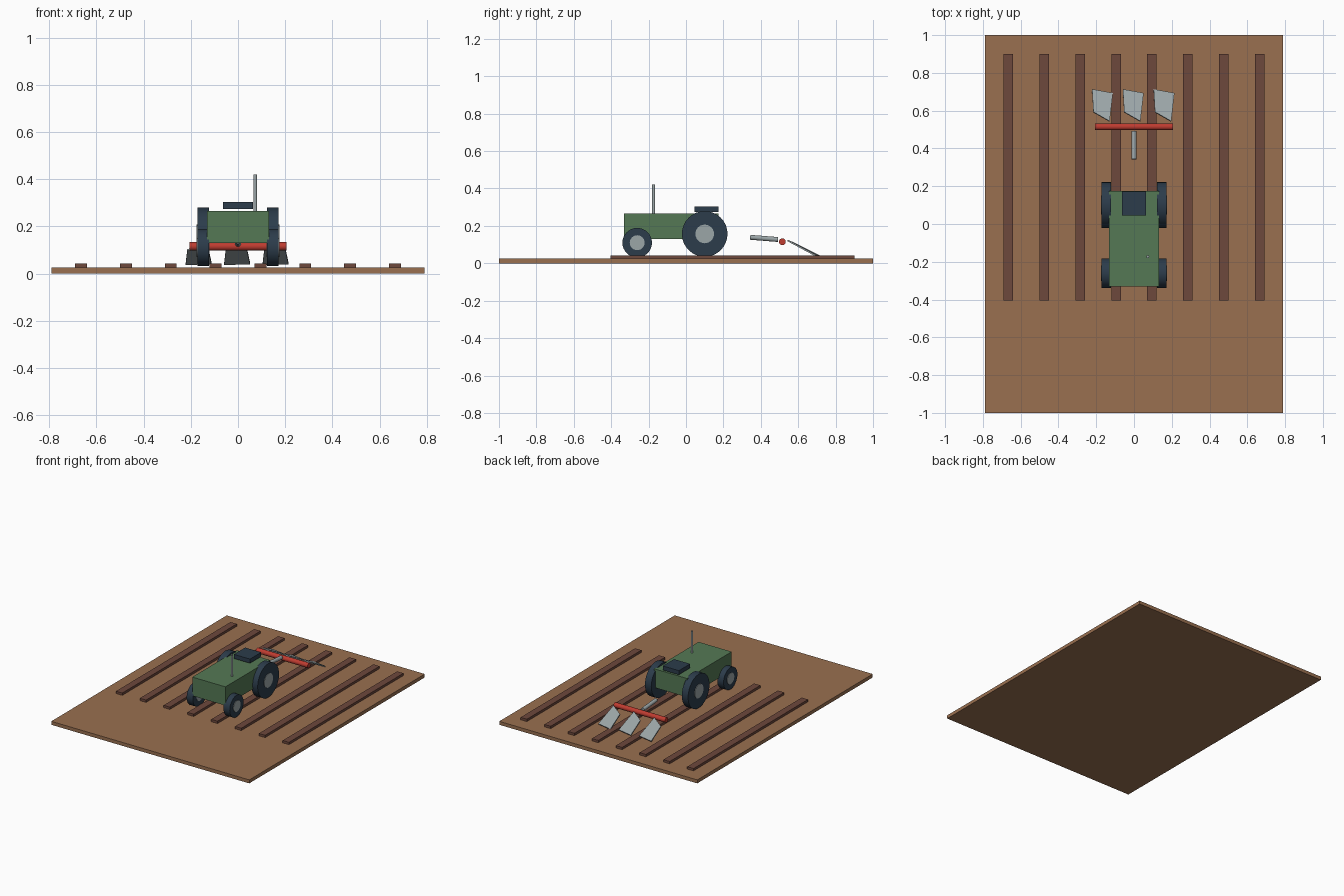
import bpy, bmesh, math
from mathutils import Vector

cube = bpy.data.objects.get("Cube")
if cube:
    bpy.data.objects.remove(cube, do_unlink=True)


def material(name, rgb):
    m = bpy.data.materials.new(name)
    m.use_nodes = True
    m.diffuse_color = (*rgb, 1)
    m.node_tree.nodes["Principled BSDF"].inputs["Base Color"].default_value = (*rgb, 1)
    return m


SOIL = material("soil brown", (0.32, 0.16, 0.08))
RIDGE = material("dark furrow brown", (0.155, 0.065, 0.045))
GREEN = material("tractor green", (0.09, 0.19, 0.09))
RUBBER = material("dark slate", (0.025, 0.045, 0.07))
STEEL = material("steel grey", (0.33, 0.38, 0.39))
RED = material("implement red", (0.52, 0.045, 0.03))


def box(name, lo, hi, mat):
    lo, hi = Vector(lo), Vector(hi)
    bpy.ops.mesh.primitive_cube_add(size=1, location=(lo + hi) / 2)
    ob = bpy.context.object
    ob.name = name
    ob.scale = hi - lo
    bpy.ops.object.transform_apply(location=False, rotation=False, scale=True)
    ob.data.materials.append(mat)
    return ob


def rod(name, a, b, radius, mat, sides=24):
    a, b = Vector(a), Vector(b)
    bpy.ops.mesh.primitive_cylinder_add(vertices=sides, radius=radius,
                                        depth=(b - a).length, location=(a + b) / 2)
    ob = bpy.context.object
    ob.name = name
    ob.rotation_euler = (b - a).to_track_quat('Z', 'Y').to_euler()
    bpy.ops.object.shade_smooth_by_angle(angle=math.radians(30))
    ob.data.materials.append(mat)
    return ob


# Field with raised rows
box("field", (-0.79, -1, 0), (0.79, 1, 0.025), SOIL)
for i in range(8):
    x = (i - 3.5) * 0.19
    box(f"furrow_row_{i + 1}", (x - 0.025, -0.405, 0.02), (x + 0.025, 0.9, 0.042), RIDGE)

# Tractor body, seat and exhaust
box("body", (-0.132, -0.332, 0.13), (0.132, 0.175, 0.265), GREEN)
box("seat", (-0.064, 0.045, 0.273), (0.064, 0.173, 0.303), RUBBER)
rod("exhaust_pipe", (0.073, -0.173, 0.26), (0.073, -0.173, 0.42), 0.008, STEEL, 16)

# Wheels with hub discs
for side, s in (("left", 1), ("right", -1)):
    for end, y, z, r, hub in (("front", -0.261, 0.11, 0.079, 0.04),
                              ("rear", 0.1, 0.157, 0.122, 0.05)):
        rod(f"{end}_{side}_tyre", (s * 0.122, y, z), (s * 0.172, y, z), r, RUBBER, 32)
        rod(f"{end}_{side}_hub", (s * 0.12, y, z), (s * 0.175, y, z), hub, STEEL)

# Plough: drawbar, crossbar and three angled blades
rod("drawbar", (0, 0.343, 0.139), (0, 0.492, 0.127), 0.013, STEEL)
rod("crossbar", (-0.206, 0.515, 0.115), (0.206, 0.515, 0.115), 0.018, RED)

blade_outline = [(-0.059, 0.712, 0.04), (-0.052, 0.592, 0.1),
                 (0.034, 0.543, 0.122), (0.051, 0.692, 0.042)]
for i in range(3):
    bm = bmesh.new()
    bm.faces.new([bm.verts.new(p) for p in blade_outline])
    bmesh.ops.recalc_face_normals(bm, faces=bm.faces)
    mesh = bpy.data.meshes.new(f"plough_blade_{i + 1}")
    bm.to_mesh(mesh)
    bm.free()
    ob = bpy.data.objects.new(mesh.name, mesh)
    bpy.context.collection.objects.link(ob)
    ob.location.x = (i - 1) * 0.163
    mesh.materials.append(STEEL)
    solid = ob.modifiers.new("thickness", 'SOLIDIFY')
    solid.thickness = 0.008
    solid.offset = 0
